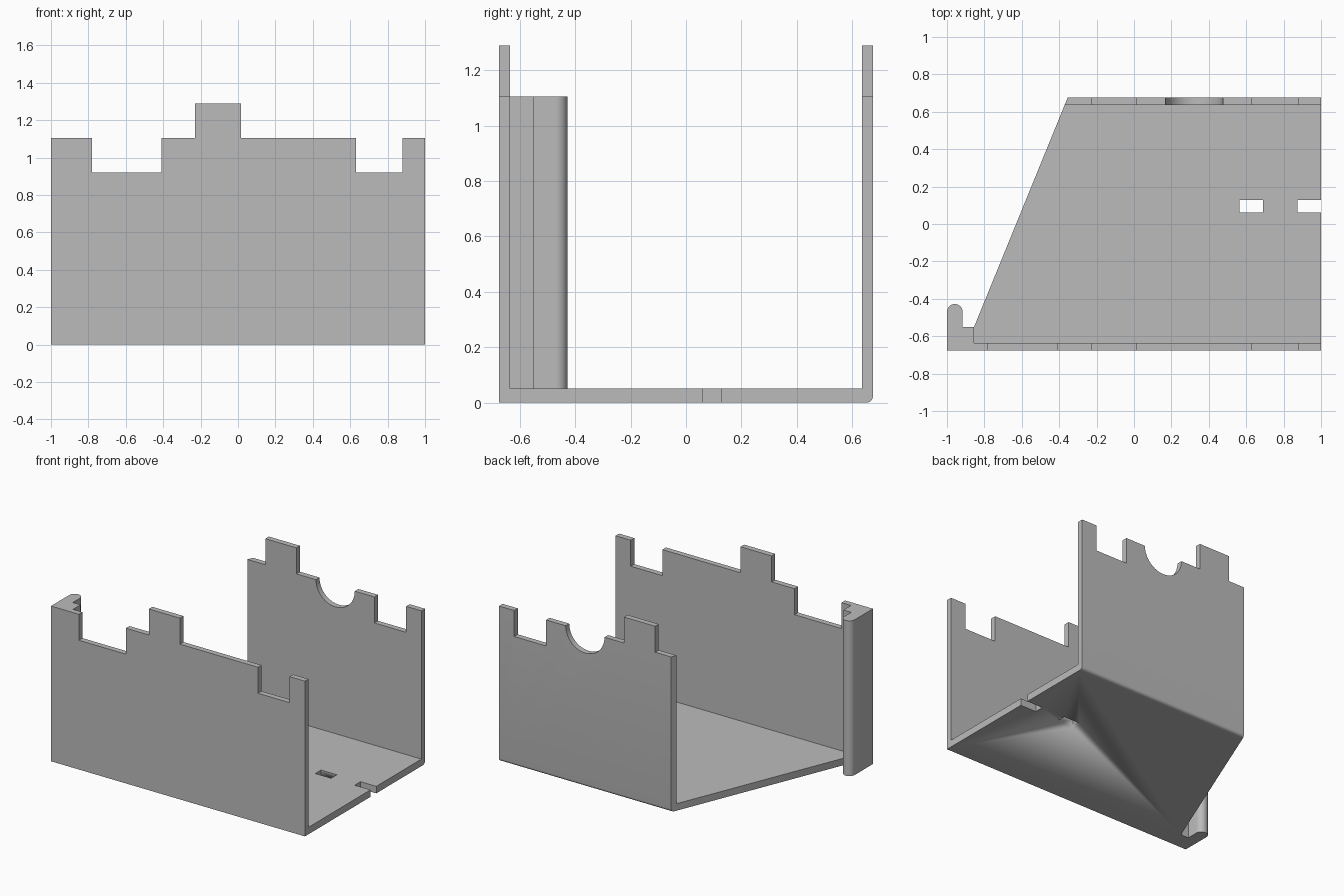
import bpy, bmesh, math
from mathutils import Vector

cube = bpy.data.objects.get("Cube")
if cube:
    bpy.data.objects.remove(cube, do_unlink=True)

grey = bpy.data.materials.new("light grey")
grey.use_nodes = True
COLOUR = (0.5, 0.5, 0.5, 1)
grey.diffuse_color = COLOUR
grey.node_tree.nodes["Principled BSDF"].inputs["Base Color"].default_value = COLOUR

WIDE, DEEP, THICK, FLOOR = 1.0, 0.675, 0.04, 0.05
LOW, MID, HIGH = 0.92, 1.105, 1.29
INNER = DEEP - THICK
SLANT_BACK = Vector((-0.355, DEEP, 0))
SLANT_FRONT = Vector((-0.855, -0.55, 0))


def arc(cx, cy, r, start, end, steps=20):
    angles = [math.radians(start + (end - start) * i / steps) for i in range(steps + 1)]
    return [(cx + r * math.cos(a), cy + r * math.sin(a)) for a in angles]


def prism(profile, place, direction):
    """Extrude a flat outline; place maps its 2D points into space."""
    bm = bmesh.new()
    face = bm.faces.new([bm.verts.new(place(u, v)) for u, v in profile])
    new = bmesh.ops.extrude_face_region(bm, geom=[face])["geom"]
    bmesh.ops.translate(bm, vec=direction,
                        verts=[g for g in new if isinstance(g, bmesh.types.BMVert)])
    bmesh.ops.recalc_face_normals(bm, faces=bm.faces)
    return bm


def finish(name, bm):
    mesh = bpy.data.meshes.new(name)
    bm.to_mesh(mesh)
    bm.free()
    mesh.materials.append(grey)
    obj = bpy.data.objects.new(name, mesh)
    bpy.context.collection.objects.link(obj)
    bpy.ops.object.select_all(action="DESELECT")
    obj.select_set(True)
    bpy.context.view_layer.objects.active = obj
    bpy.ops.object.shade_smooth_by_angle(angle=math.radians(30))
    return obj


def upright(y):
    return lambda u, v: (u, y, v)


def flat(u, v):
    return (u, v, 0)


# Stepped top edges, running from right to left
right_steps = [(WIDE, MID), (0.88, MID), (0.88, LOW), (0.63, LOW), (0.63, MID)]
tab = [(0.015, MID), (0.015, HIGH), (-0.23, HIGH), (-0.23, MID)]

# Front wall
front = [(-WIDE, 0), (WIDE, 0)] + right_steps + tab + [
    (-0.41, MID), (-0.41, LOW), (-0.78, LOW), (-0.78, MID), (-WIDE, MID)]
finish("front_wall", prism(front, upright(-DEEP), (0, THICK, 0)))

# Back wall with a half-round notch, rounded lower edge and slanted end
back = [(-0.5, 0), (WIDE, 0)] + right_steps + arc(0.322, MID, 0.153, 0, -180, 28) + tab + [
    (-0.5, MID)]
bm = prism(back, upright(INNER), (0, THICK, 0))
lower_edge = [e for e in bm.edges
              if all(v.co.z < 0.001 and v.co.y > DEEP - 0.001 for v in e.verts)]
bmesh.ops.bevel(bm, geom=lower_edge, offset=0.022, segments=6, profile=0.5, affect="EDGES")
along = SLANT_BACK - SLANT_FRONT
cut = bmesh.ops.bisect_plane(bm, geom=bm.verts[:] + bm.edges[:] + bm.faces[:],
                             plane_co=SLANT_BACK, plane_no=(-along.y, along.x, 0),
                             clear_outer=True)
rim = [g for g in cut["geom_cut"] if isinstance(g, bmesh.types.BMEdge)]
bmesh.ops.contextual_create(bm, geom=rim)
bmesh.ops.recalc_face_normals(bm, faces=bm.faces)
finish("back_wall", bm)

# Floor with an open slot in its edge and a closed slot further in
slant_inner = SLANT_BACK - along * (THICK / along.y)
SLOT_A, SLOT_B = 0.062, 0.127
outline = [(SLANT_FRONT.x, -INNER), (WIDE, -INNER),
           (WIDE, SLOT_A), (0.875, SLOT_A), (0.875, SLOT_B), (WIDE, SLOT_B),
           (WIDE, INNER), (slant_inner.x, INNER), (SLANT_FRONT.x, SLANT_FRONT.y)]
floor = finish("floor", prism(outline, flat, (0, 0, FLOOR)))
slot = [(0.565, SLOT_A), (0.69, SLOT_A), (0.69, SLOT_B), (0.565, SLOT_B)]
cutter = finish("slot_cutter", prism(slot, lambda u, v: (u, v, -0.1), (0, 0, 0.3)))
cutter.hide_render = True
hole = floor.modifiers.new("slot", "BOOLEAN")
hole.operation, hole.object, hole.solver = "DIFFERENCE", cutter, "EXACT"
bpy.context.view_layer.objects.active = floor
bpy.ops.object.modifier_apply(modifier="slot")
bpy.data.objects.remove(cutter, do_unlink=True)

# Corner post with a round-tipped arm
ARM = 0.042
post = [(-WIDE, -INNER), (SLANT_FRONT.x, -INNER), (SLANT_FRONT.x, SLANT_FRONT.y),
        (-WIDE + 2 * ARM, SLANT_FRONT.y)] + arc(-WIDE + ARM, -0.47, ARM, 0, 180)
finish("corner_post", prism(post, flat, (0, 0, MID)))
